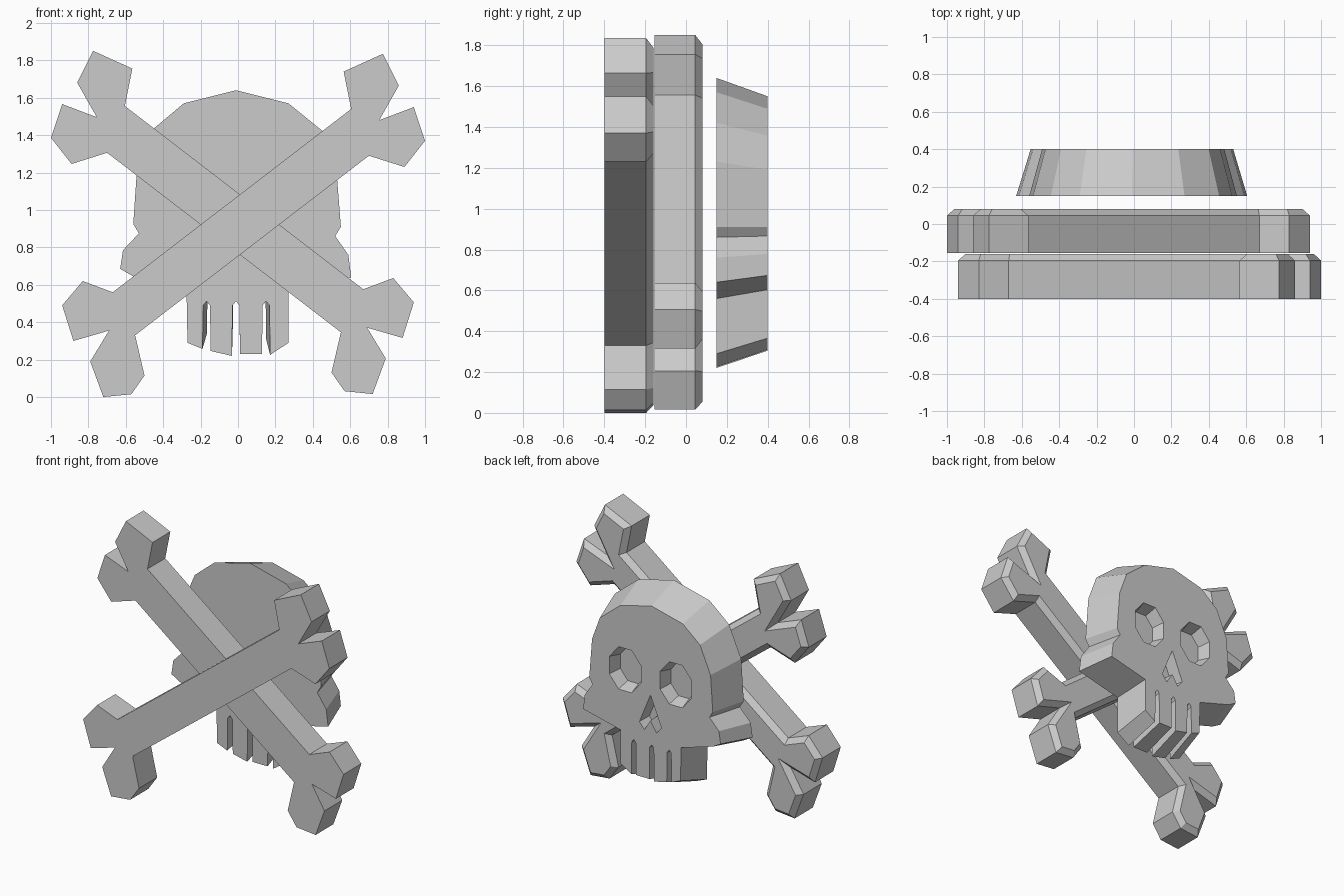
import bpy
import bmesh
import math
from mathutils import Vector

cube = bpy.data.objects.get("Cube")
if cube:
    bpy.data.objects.remove(cube, do_unlink=True)

# One plain grey for the whole model
GREY = (0.6, 0.6, 0.6, 1)
grey = bpy.data.materials.new("plain grey")
grey.use_nodes = True
grey.diffuse_color = GREY
for node in grey.node_tree.nodes:
    if node.type == 'BSDF_PRINCIPLED':
        node.inputs["Base Color"].default_value = GREY


def prism(name, outline, front, back, taper=1.0, centre=(0, 0), chamfer=0.0):
    """Extrude an (x, z) outline along y, tapering or chamfering the back."""
    bm = bmesh.new()
    near = [bm.verts.new((x, front, z)) for x, z in outline]
    far = []
    for x, z in outline:
        tx = centre[0] + (x - centre[0]) * taper
        tz = centre[1] + (z - centre[1]) * taper
        far.append(bm.verts.new((tx, back - chamfer, tz)))
    bm.faces.new(near)
    cap = bm.faces.new(far[::-1])
    count = len(outline)
    for i in range(count):
        j = (i + 1) % count
        bm.faces.new((near[j], near[i], far[i], far[j]))
    bmesh.ops.recalc_face_normals(bm, faces=bm.faces[:])
    if chamfer:
        bmesh.ops.inset_region(bm, faces=[cap], thickness=chamfer,
                               use_even_offset=True)
        for vert in cap.verts:
            vert.co.y = back
    mesh = bpy.data.meshes.new(name)
    bm.to_mesh(mesh)
    bm.free()
    mesh.materials.append(grey)
    obj = bpy.data.objects.new(name, mesh)
    bpy.context.scene.collection.objects.link(obj)
    return obj


# Crossed bones: one outline, mirrored and raised slightly for the second
bone = [
    (-.67, .56), (-.83, .62), (-.94, .49), (-.88, .3), (-.69, .355),
    (-.79, .19), (-.72, 0), (-.57, .015), (-.5, .115), (-.55, .33),
    (.7, 1.29), (.89, 1.23), (1, 1.37), (.94, 1.55), (.755, 1.48),
    (.86, 1.665), (.775, 1.835), (.565, 1.74), (.605, 1.54),
]
prism("front_bone", bone, -.4, -.16, chamfer=.035)
mirrored = [(-x, z + .016) for x, z in bone]
prism("rear_bone", mirrored, -.155, .08, chamfer=.035)


# Skull outline: dome and cheeks, then a jaw with arched gaps between teeth
def tooth_gap(x, right_z, left_z):
    return [(x + .022, right_z), (x + .018, .49), (x, .512),
            (x - .018, .49), (x - .022, left_z)]


right_half = [
    (-.01, 1.64), (.27, 1.57), (.455, 1.42), (.525, 1.23), (.55, .91),
    (.52, .86), (.59, .76), (.605, .64), (.27, .56), (.27, .29),
]
left_half = [
    (-.27, .29), (-.275, .56), (-.56, .645), (-.63, .685), (-.615, .785),
    (-.53, .875), (-.56, .925), (-.54, 1.22), (-.445, 1.44), (-.29, 1.57),
]
teeth = (tooth_gap(.15, .225, .23) + tooth_gap(-.011, .23, .22)
         + tooth_gap(-.168, .246, .257))
skull_centre = (0, .91)
skull = prism("skull", right_half + teeth + left_half, .15, .4,
              taper=.877, centre=skull_centre)

# Recessed eye sockets and nose, cut by funnel-shaped helpers
cutters = []
for side, name in ((1, "left"), (-1, "right")):
    socket = []
    for i in range(8):
        angle = math.tau * (i + .5) / 8
        offset = Vector((math.cos(angle) * .14, math.sin(angle) * .17))
        socket.append((side * (.2 + offset.x), 1.04 + offset.y))
    cutters.append(prism(name + "_eye_cutter", socket, .42, .31,
                         taper=.78, centre=(side * .2, 1.04)))
nose = [(0, .92), (.09, .7), (.05, .65), (0, .73), (-.05, .65), (-.09, .7)]
cutters.append(prism("nose_cutter", nose, .42, .31,
                     taper=.8, centre=(0, .76)))

for cutter in cutters:
    cutter.hide_render = True
    cutter.hide_viewport = True
    cutter.display_type = 'WIRE'
    cut = skull.modifiers.new(cutter.name, 'BOOLEAN')
    cut.operation = 'DIFFERENCE'
    cut.solver = 'EXACT'
    cut.object = cutter
